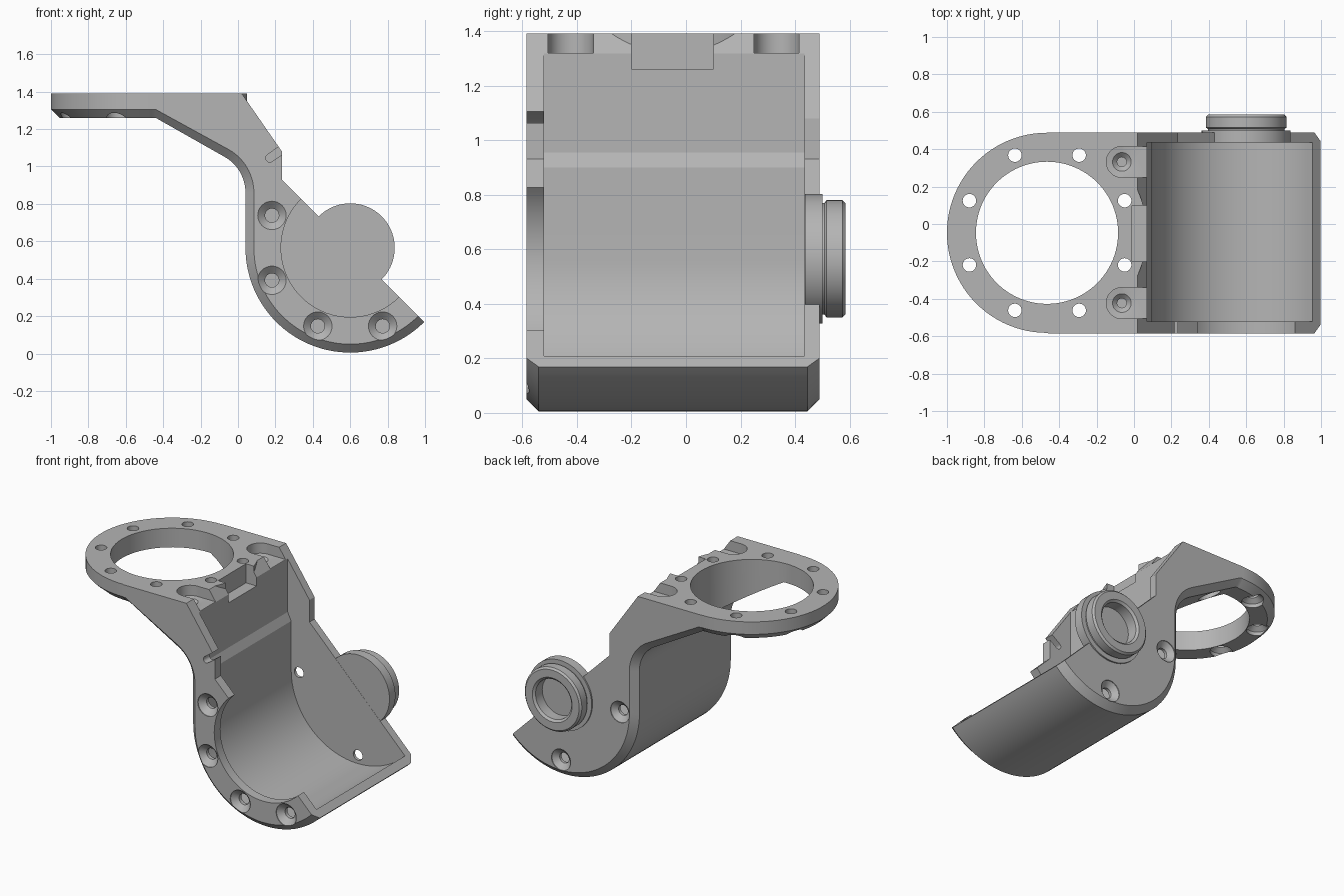
import bpy
import bmesh
from math import cos, sin, radians, pi

cube = bpy.data.objects.get("Cube")
if cube:
    bpy.data.objects.remove(cube, do_unlink=True)

grey = bpy.data.materials.new("matte_grey")
grey.use_nodes = True
COLOUR = (0.46, 0.46, 0.46, 1)
grey.diffuse_color = COLOUR
grey.node_tree.nodes["Principled BSDF"].inputs["Base Color"].default_value = COLOUR

BARREL = (0.6, 0.565)          # barrel axis, x and z
RING = (-0.465, -0.047)        # mounting ring centre, x and y
FRONT, BACK = -0.585, 0.49
TOP = 1.39


def loft(name, sections):
    """Skin equal-length vertex loops and cap both ends."""
    bm = bmesh.new()
    loops = [[bm.verts.new(p) for p in s] for s in sections]
    n = len(loops[0])
    for a, b in zip(loops, loops[1:]):
        for i in range(n):
            j = (i + 1) % n
            bm.faces.new((a[i], a[j], b[j], b[i]))
    bm.faces.new(loops[0])
    bm.faces.new(loops[-1])
    bmesh.ops.recalc_face_normals(bm, faces=bm.faces[:])
    mesh = bpy.data.meshes.new(name)
    bm.to_mesh(mesh)
    bm.free()
    obj = bpy.data.objects.new(name, mesh)
    bpy.context.collection.objects.link(obj)
    mesh.materials.append(grey)
    return obj


def lathe(name, axis, centre, profile, n=48):
    """Turn (radius, height) steps about an axis along y or z."""
    a, b = centre
    sections = []
    for r, h in profile:
        ring = [(a + r * cos(2 * pi * i / n), b + r * sin(2 * pi * i / n)) for i in range(n)]
        sections.append([(u, h, v) if axis == "y" else (u, v, h) for u, v in ring])
    return loft(name, sections)


def extrude(name, outline, y0, y1):
    return loft(name, [[(x, y, z) for x, z in outline] for y in (y0, y1)])


def box(name, x0, x1, y0, y1, z0, z1):
    return extrude(name, [(x0, z0), (x1, z0), (x1, z1), (x0, z1)], y0, y1)


def combine(target, tool, operation="DIFFERENCE"):
    """Apply one boolean and discard its tool."""
    mod = target.modifiers.new("cut", "BOOLEAN")
    mod.operation, mod.solver, mod.object = operation, "EXACT", tool
    graph = bpy.context.evaluated_depsgraph_get()
    mesh = bpy.data.meshes.new_from_object(target.evaluated_get(graph))
    target.modifiers.clear()
    target.data = mesh
    bpy.data.objects.remove(tool, do_unlink=True)


def arc(centre, r, start, end, n):
    return [(centre[0] + r * cos(radians(start + (end - start) * i / n)),
             centre[1] + r * sin(radians(start + (end - start) * i / n))) for i in range(n + 1)]


def bracket_outline(inset):
    """Side silhouette; the inset pulls in only the outer skin."""
    return ([(-0.46, TOP), (0.02, TOP), (0.235, 1.08), (0.235, 0.93)]
            + arc(BARREL, 0.56 - inset, -45, -180, 40)
            + arc((-0.18, 0.86), 0.22 + inset, 0, 60, 14)
            + [(-0.44, 1.26 + inset), (-0.46, 1.26 + inset)])


# Bracket body with chamfered outer edges
CH = 0.045
body = loft("bracket_body", [[(x, y, z) for x, z in bracket_outline(i)]
            for y, i in ((FRONT, CH), (FRONT + CH, 0), (BACK - CH, 0), (BACK, CH))])
disc = lathe("ring_disc", "z", RING,
             [(0.49, 1.26), (0.535, 1.305), (0.535, TOP)], 96)
combine(body, disc, "UNION")

# Barrel cavity and the recessed wall above it
cavity = (arc(BARREL, 0.503, -45, -180, 40)
          + [(0.097, 0.9), (0.07, 0.955), (0.07, 1.6), (2, 1.6), (2, 1.25)])
combine(body, extrude("cavity", cavity, -0.52, 0.435))

# Round opening in the front wall
combine(body, lathe("front_opening", "y", BARREL, [(0.37, -0.7), (0.37, -0.5)], 72))

# Large hole in the mounting ring
combine(body, lathe("ring_hole", "z", RING, [(0.38, 0.8), (0.38, 1.5)], 96))

# Ring bolt holes, counterbored underneath where the plate is thin
for k in range(8):
    t = radians(22.5 + 45 * k)
    c = (RING[0] + 0.449 * cos(t), RING[1] + 0.449 * sin(t))
    profile = [(0.036, 0.8), (0.036, 1.5)]
    if c[0] < -0.2:
        profile = [(0.068, 0.8), (0.068, 1.285), (0.036, 1.31), (0.036, 1.5)]
    combine(body, lathe("ring_bolt_hole", "z", c, profile, 32))

# Countersunk holes around the barrel walls
for angle in (157.5, 202.5, 247.5, 292.5):
    c = arc(BARREL, 0.453, angle, angle, 1)[0]
    combine(body, lathe("front_screw_hole", "y", c,
            [(0.076, -0.6), (0.076, -0.58), (0.037, -0.545), (0.037, -0.5)], 32))
for angle in (180, 270):
    c = arc(BARREL, 0.445, angle, angle, 1)[0]
    combine(body, lathe("back_screw_hole", "y", c,
            [(0.035, 0.4), (0.035, 0.455), (0.072, 0.485), (0.072, 0.6)], 32))

# Screw pockets in the top, open toward the cavity
for y in (0.332, -0.423):
    combine(body, box("pocket_slot", -0.065, 0.2, y - 0.083, y + 0.083, 1.32, 1.5))
    combine(body, lathe("pocket_hole", "z", (-0.065, y),
            [(0.025, 1.2), (0.025, 1.29), (0.05, 1.315), (0.083, 1.32), (0.083, 1.5)], 40))

# Central notch in the top edge
combine(body, box("top_notch", -0.01, 0.3, -0.2, 0.1, 1.26, 1.5))

# Small slanted slot in the front wall
slot = arc((0.17, 1.045), 0.022, 125, 305, 8) + [(0.33, 1.13), (0.3, 1.165)]
combine(body, extrude("wire_slot", slot, -0.7, -0.515))

# Pivot boss on the back wall with a blind bore
boss = lathe("pivot_boss", "y", BARREL,
             [(0.238, 0.436), (0.238, 0.5), (0.205, 0.5), (0.205, 0.508), (0.215, 0.515),
              (0.215, 0.573), (0.203, 0.585), (0.15, 0.585), (0.135, 0.572), (0.135, 0.5)], 72)

for obj in (body, boss):
    bpy.ops.object.select_all(action="DESELECT")
    obj.select_set(True)
    bpy.context.view_layer.objects.active = obj
    bpy.ops.object.shade_smooth_by_angle(angle=radians(25))
